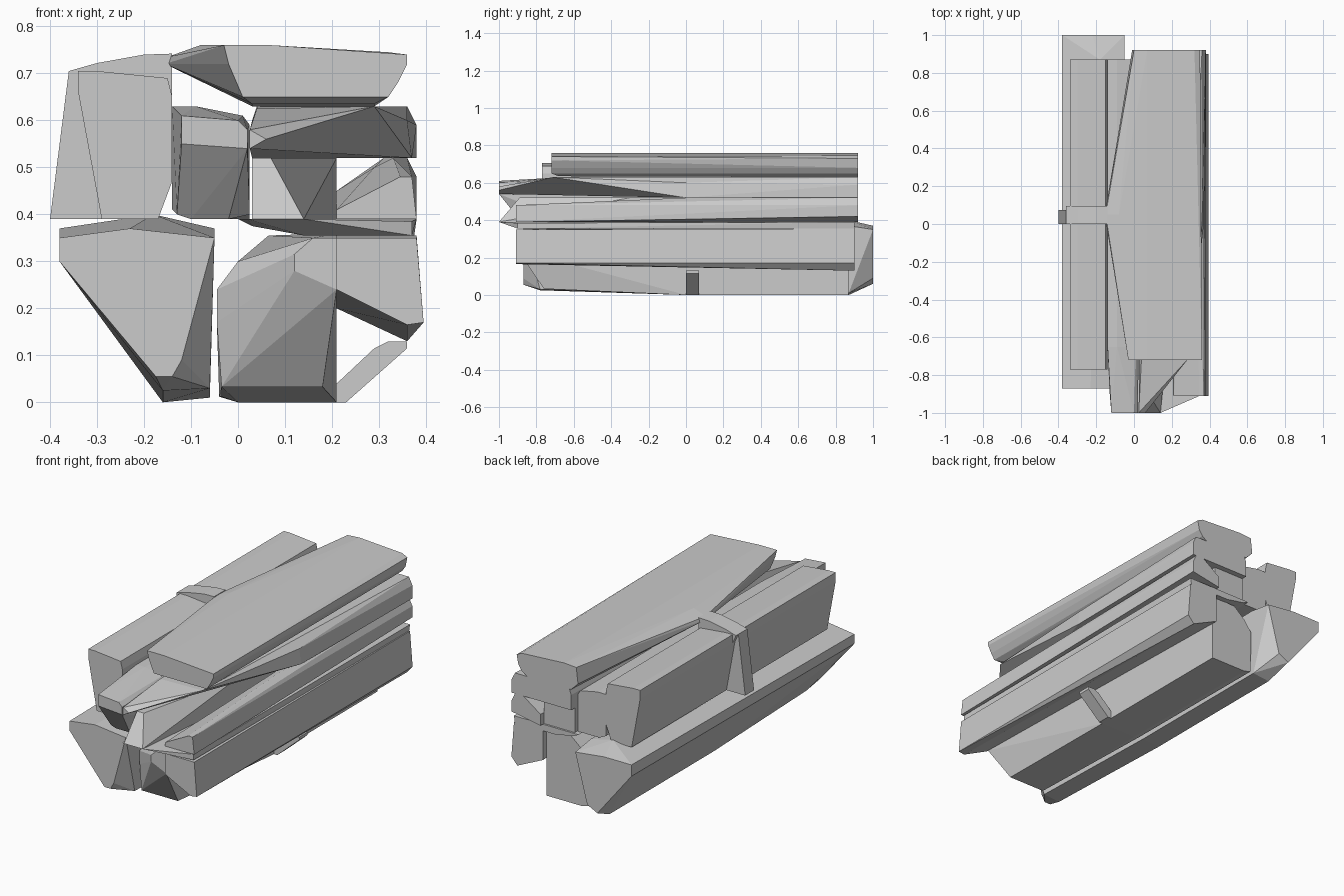
import bpy, bmesh


def hull(name, *sections):
    """Convex solid through sections: (y, [(x, z), ...])."""
    bm = bmesh.new()
    for y, profile in sections:
        for x, z in profile:
            bm.verts.new((x, y, z))
    res = bmesh.ops.convex_hull(bm, input=bm.verts)
    junk = {v for v in res["geom_interior"] + res["geom_unused"]
            if isinstance(v, bmesh.types.BMVert)}
    bmesh.ops.delete(bm, geom=list(junk), context='VERTS')
    bmesh.ops.dissolve_limit(bm, angle_limit=0.02, verts=bm.verts, edges=bm.edges)
    bmesh.ops.recalc_face_normals(bm, faces=bm.faces)
    mesh = bpy.data.meshes.new(name)
    bm.to_mesh(mesh)
    bm.free()
    obj = bpy.data.objects.new(name, mesh)
    bpy.context.collection.objects.link(obj)
    return obj


# Lower left log
hull("lower_left_log",
     (-0.87, [(-0.38, .35), (-0.38, .30), (-0.175, .055), (-0.14, .055),
              (-0.12, .09), (-0.05, .35), (-0.23, .37)]),
     (-0.78, [(-0.16, .025), (-0.06, .03)]),
     (0.0, [(-0.16, 0), (-0.06, .01)]),
     (0.87, [(-0.16, 0), (-0.06, .01), (-0.18, .40), (-0.05, .37), (-0.38, .37)]),
     (1.0, [(-0.38, .37), (-0.38, .31), (-0.18, .06), (-0.12, .09),
            (-0.05, .35), (-0.22, .37)]))

# Lower centre log, with its chamfered front
hull("lower_centre_log",
     (-0.90, [(.12, .28), (.12, .315), (.16, .35), (.21, .35), (.21, .24)]),
     (-0.76, [(-.045, .17), (-.045, .24), (0, .30), (-.035, .033), (.18, .033)]),
     (0.0, [(-.035, .012), (.0, 0), (.21, 0)]),
     (0.87, [(-.04, .012), (0, 0), (.21, 0), (-.045, .24), (0, .30),
             (.065, .355), (.21, .36)]))

# Lower right log
hull("lower_right_log",
     (-0.91, [(.21, .35), (.38, .35), (.395, .17), (.36, .165), (.21, .24)]),
     (0.90, [(.21, .355), (.38, .355), (.395, .17), (.36, .13), (.21, .20)]))

# Thin boards lying on the lower logs
hull("middle_slab",
     (-1.0, [(.02, .39), (.14, .39)]),
     (-0.90, [(.03, .375), (.14, .355), (.37, .355), (.37, .385), (0, .39)]),
     (0.90, [(0, .39), (.03, .375), (.14, .355), (.375, .355), (.38, .39)]))

# Upper left log
left = [(-.34, .705), (-.34, .66), (-.29, .39), (-.17, .39),
        (-.14, .47), (-.14, .65), (-.15, .69), (-.30, .705)]
hull("upper_left_log", (-0.77, left), (0.87, left))

# Narrow middle log
hull("middle_log",
     (-1.0, [(-.12, .55), (-.12, .61), (0, .60), (.02, .58), (.02, .54)]),
     (-0.88, [(-.13, .40), (-.10, .39), (-.02, .39), (.0, .45)]),
     (-0.65, [(-.14, .63), (-.09, .63), (.01, .61), (.025, .59),
              (.025, .40), (-.14, .41)]),
     (0.87, [(-.14, .63), (-.09, .63), (.01, .61), (.025, .59),
             (.025, .39), (-.10, .39), (-.14, .41)]))

# Inner middle log, sloped at the front
hull("inner_log",
     (-1.0, [(.03, .39), (.14, .39)]),
     (-0.89, [(.03, .52), (.07, .52), (.12, .45)]),
     (-0.30, [(.21, .52), (.21, .39)]),
     (0.89, [(.03, .39), (.03, .52), (.21, .52), (.21, .39)]))

# Right middle log
hull("right_middle_log",
     (-0.91, [(.21, .39), (.21, .41), (.23, .41), (.345, .48), (.37, .48), (.38, .39)]),
     (0.0, [(.29, .50), (.33, .52)]),
     (0.92, [(.21, .39), (.21, .45), (.31, .52), (.36, .52), (.38, .48), (.38, .42)]))

# Wedge log fanning out towards the back
hull("wedge_log",
     (-1.0, [(.025, .54), (.025, .58), (.06, .56)]),
     (-0.71, [(.04, .625), (.20, .625), (.29, .63)]),
     (0.0, [(.03, .52), (.37, .52), (.36, .60)]),
     (0.92, [(.03, .52), (.03, .60), (.04, .63), (.36, .63), (.38, .59), (.38, .52)]))

# Top log
hull("top_log",
     (-0.72, [(-.03, .76), (.07, .76), (.36, .74), (.36, .72), (.34, .68),
              (.32, .65), (.01, .65), (-.02, .72)]),
     (-0.68, [(.03, .635), (.29, .635)]),
     (0.05, [(-.155, .72), (-.15, .735), (-.08, .76)]),
     (0.92, [(0, .755), (.07, .76), (.32, .745), (.35, .73), (.34, .68),
             (.32, .65), (.29, .63), (.03, .63), (-.01, .67)]))

# Binding strap pieces
hull("strap_side", *[(y, [(-.40, .39), (-.36, .705), (-.30, .705), (-.29, .39)])
                     for y in (0, .075)])
hull("strap_top", *[(y, [(-.36, .705), (-.30, .722), (-.20, .74), (-.14, .742),
                         (-.14, .65), (-.34, .66)]) for y in (0, .095)])
hull("strap_bottom", *[(y, [(.21, .04), (.29, .115), (.32, .13), (.36, .13),
                            (.36, .115), (.23, 0), (.20, 0)]) for y in (0, .07)])
